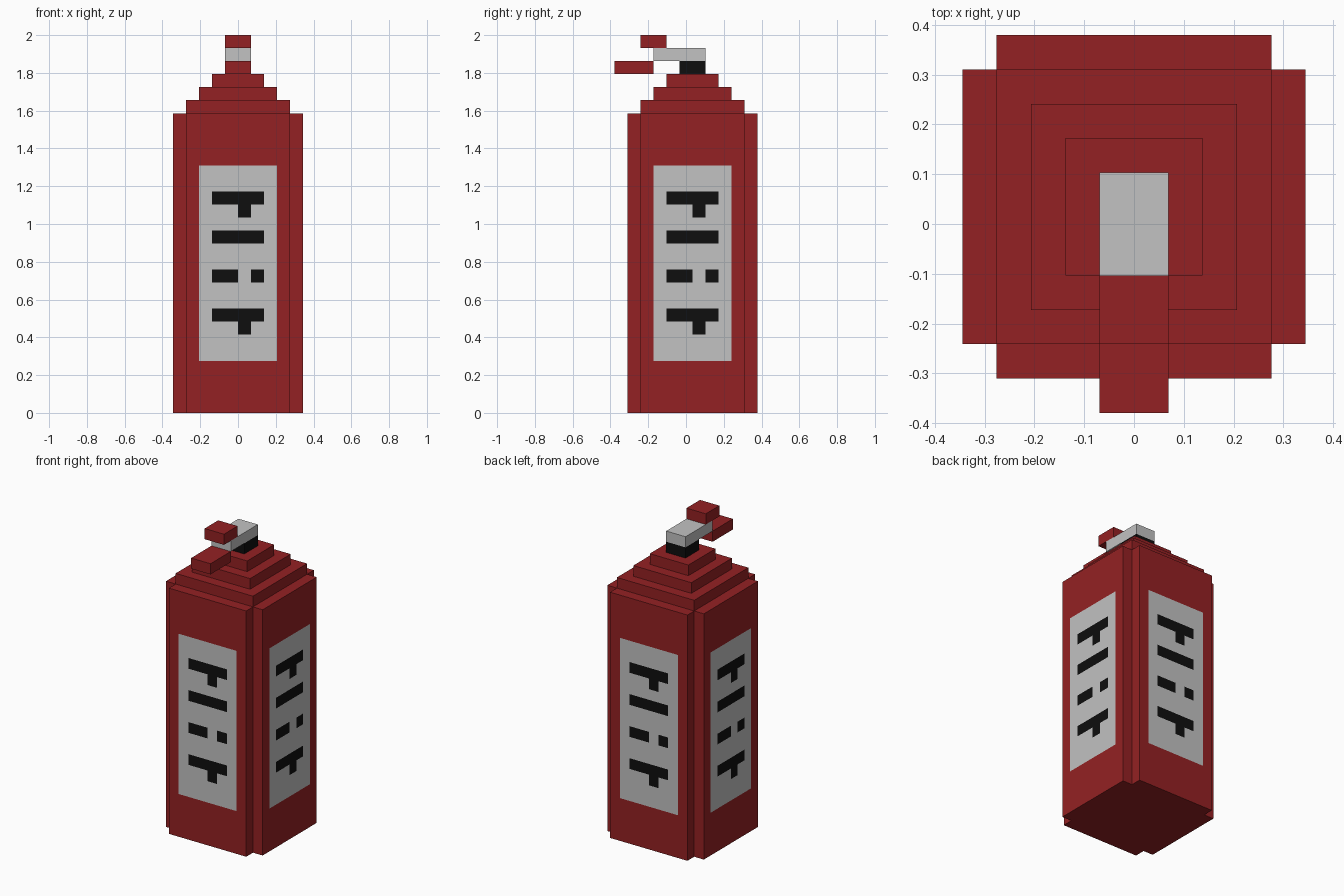
import bpy, bmesh
from mathutils import Vector

if "Cube" in bpy.data.objects:
    bpy.data.objects.remove(bpy.data.objects["Cube"])

V = 2 / 29          # one block unit; the model is 29 blocks tall
YC = 0.5            # the body centre sits half a block behind the origin


def material(name, r, g, b):
    m = bpy.data.materials.new(name)
    m.diffuse_color = (r, g, b, 1)
    m.use_nodes = True
    m.node_tree.nodes["Principled BSDF"].inputs["Base Color"].default_value = m.diffuse_color
    return m


RED = material("red", 0.296, 0.0152, 0.0168)
GREY = material("light grey", 0.54, 0.54, 0.54)
BLACK = material("black", 0.0044, 0.0044, 0.0044)


def finish(bm, name, mats):
    bmesh.ops.scale(bm, vec=(V, V, V), verts=bm.verts)
    me = bpy.data.meshes.new(name)
    bm.to_mesh(me)
    bm.free()
    for m in mats:
        me.materials.append(m)
    ob = bpy.data.objects.new(name, me)
    bpy.context.collection.objects.link(ob)
    return ob


def box(name, hx, y0, y1, z0, z1, mat):
    """Block symmetric in x, given in block units."""
    bm = bmesh.new()
    bmesh.ops.create_cube(bm, size=1)
    for v in bm.verts:
        v.co = (v.co.x * 2 * hx, (y0 + y1) / 2 + v.co.y * (y1 - y0),
                (z0 + z1) / 2 + v.co.z * (z1 - z0))
    return finish(bm, name, [mat])


# Marks on each label: (left, right, bottom, top)
MARKS = [(-2, 2, 16, 17), (0, 1, 15, 16), (-2, 2, 13, 14),
         (-2, 0, 10, 11), (1, 2, 10, 11), (-2, 2, 7, 8), (0, 1, 6, 7)]


def label_index(face):
    n, c = face.normal, face.calc_center_median()
    if abs(n.z) > 0.5:
        return 0
    u = c.dot(Vector((0, 0, 1)).cross(n))      # rightwards as seen from outside
    if any(a < u < b and lo < c.z < hi for a, b, lo, hi in MARKS):
        return 2
    return 1 if abs(u) < 3 and 4 < c.z < 19 else 0


# Tank body: notched square extruded upward, cut along the label lines
bm = bmesh.new()
profile = [(4, 5), (4, 4), (5, 4), (5, -4), (4, -4), (4, -5),
           (-4, -5), (-4, -4), (-5, -4), (-5, 4), (-4, 4), (-4, 5)]
base = bm.faces.new([bm.verts.new((x, y, 0)) for x, y in profile])
top = bmesh.ops.extrude_face_region(bm, geom=[base], use_keep_orig=True)["geom"]
bmesh.ops.translate(bm, vec=(0, 0, 23),
                    verts=[g for g in top if isinstance(g, bmesh.types.BMVert)])
bmesh.ops.recalc_face_normals(bm, faces=bm.faces)
cuts = [((0, 0, z), (0, 0, 1)) for z in (4, 6, 7, 8, 10, 11, 13, 14, 15, 16, 17, 19)]
for u in (-3, -2, -1, 0, 1, 2, 3):
    cuts += [((u, 0, 0), (1, 0, 0)), ((0, u, 0), (0, 1, 0))]
for co, no in cuts:
    bmesh.ops.bisect_plane(bm, geom=bm.verts[:] + bm.edges[:] + bm.faces[:],
                           plane_co=co, plane_no=no)
bm.normal_update()
for f in bm.faces:
    f.material_index = label_index(f)
bmesh.ops.translate(bm, vec=(0, YC, 0), verts=bm.verts)
finish(bm, "tank_body", [RED, GREY, BLACK])

# Stepped shoulder
for i, h in enumerate((4, 3, 2)):
    box(f"shoulder_step_{i + 1}", h, YC - h, YC + h, 23 + i, 24 + i, RED)

# Valve and handles
box("valve_neck", 1, -0.5, 1.5, 26, 27, BLACK)
box("valve_head", 1, -2.5, 1.5, 27, 28, GREY)
box("lower_handle", 1, -5.5, -2.5, 26, 27, RED)
box("upper_lever", 1, -3.5, -1.5, 28, 29, RED)
